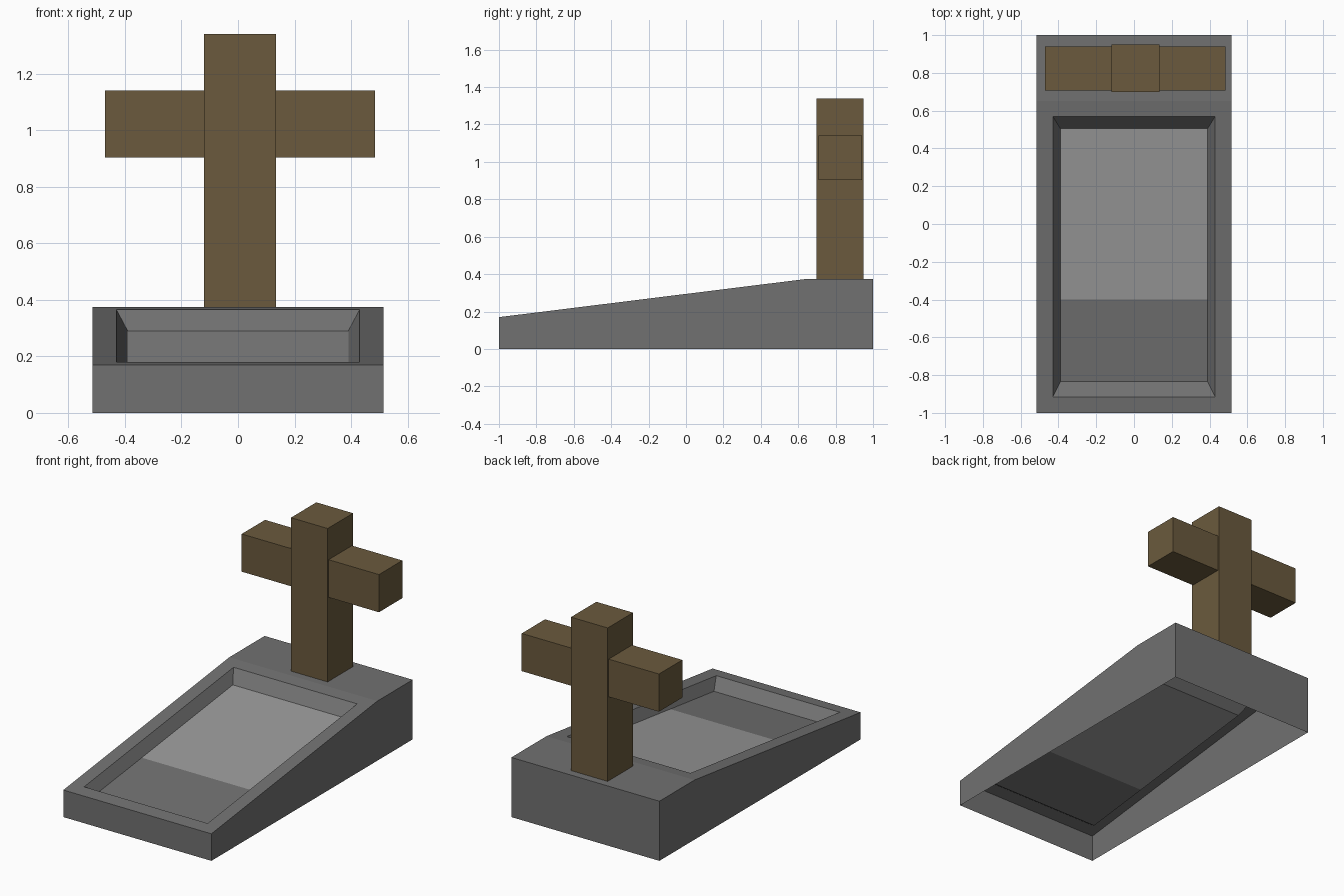
import bpy, bmesh
from mathutils import Vector

if "Cube" in bpy.data.objects:
    bpy.data.objects.remove(bpy.data.objects["Cube"])


def material(name, rgb):
    m = bpy.data.materials.new(name)
    m.diffuse_color = (*rgb, 1)
    m.use_nodes = True
    m.node_tree.nodes["Principled BSDF"].inputs["Base Color"].default_value = m.diffuse_color
    return m


STONE = material("dark stone", (0.165, 0.165, 0.165))
PALE = material("pale stone", (0.32, 0.32, 0.32))
WOOD = material("brown wood", (0.145, 0.102, 0.047))


def add_object(name, bm, mats):
    me = bpy.data.meshes.new(name)
    bm.to_mesh(me)
    bm.free()
    for m in mats:
        me.materials.append(m)
    ob = bpy.data.objects.new(name, me)
    bpy.context.collection.objects.link(ob)
    return ob


def box(name, lo, hi, mat):
    lo, hi = Vector(lo), Vector(hi)
    bm = bmesh.new()
    bmesh.ops.create_cube(bm, size=1)
    for v in bm.verts:
        v.co = (lo + hi) / 2 + v.co * (hi - lo)
    return add_object(name, bm, [mat])


def slope(y):
    # height of the sloping lid
    return 0.17 + (y + 1) * (0.375 - 0.17) / 1.65


# Sloped grave base: open underneath, with a tapered recess in the lid
bm = bmesh.new()


def ring(w, y0, y1, z0, z1):
    return [bm.verts.new(c) for c in
            ((-w, y0, z0), (w, y0, z0), (w, y1, z1), (-w, y1, z1))]


W, DEPTH = 0.515, 0.067
ground = ring(W, -1, 1, 0, 0)
lid = ring(W, -1, 0.65, slope(-1), 0.375)
rim = ring(0.43, -0.915, 0.57, slope(-0.915), slope(0.57))
bed = ring(0.39, -0.835, 0.505, slope(-0.835) - DEPTH, slope(0.505) - DEPTH)
back_l, back_r = (bm.verts.new((x, 1, 0.375)) for x in (-W, W))

# outer walls and the flat shelf under the cross
bm.faces.new((ground[0], ground[1], lid[1], lid[0]))
bm.faces.new((ground[1], ground[2], back_r, lid[2], lid[1]))
bm.faces.new((ground[2], ground[3], back_l, back_r))
bm.faces.new((ground[3], ground[0], lid[0], lid[3], back_l))
bm.faces.new((lid[3], lid[2], back_r, back_l))

# lid frame and recess walls
for a, b in ((lid, rim), (rim, bed)):
    for i in range(4):
        j = (i + 1) % 4
        bm.faces.new((a[i], a[j], b[j], b[i]))

# recess floor, split into a dark foot and a pale upper part
floor = bm.faces.new(bed)
floor.material_index = 1
bmesh.ops.bisect_plane(bm, geom=[floor, *floor.edges, *floor.verts],
                       plane_co=(0, -0.4, 0), plane_no=(0, 1, 0))
for f in bm.faces:
    if f.material_index == 1 and f.calc_center_median().y < -0.4:
        f.material_index = 0
bm.normal_update()
add_object("grave_base", bm, [STONE, PALE])

# Wooden cross
box("cross_post", (-0.12, 0.698, 0.375), (0.135, 0.95, 1.34), WOOD)
box("cross_arm", (-0.47, 0.708, 0.903), (0.485, 0.94, 1.14), WOOD)
